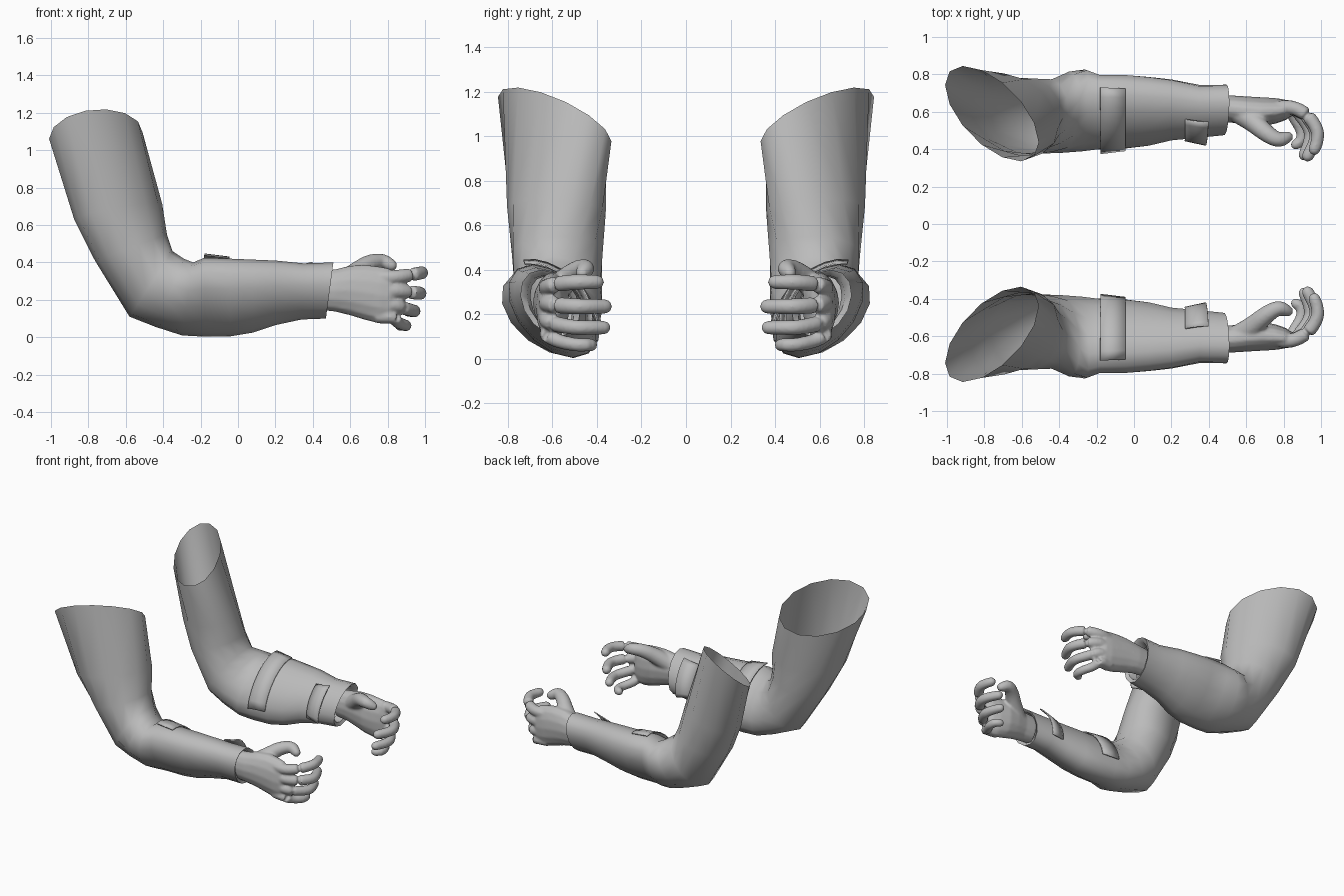
import bpy, bmesh, math
from mathutils import Vector

if "Cube" in bpy.data.objects:
    bpy.data.objects.remove(bpy.data.objects["Cube"])

grey = bpy.data.materials.new("plain grey")
grey.diffuse_color = (0.5, 0.5, 0.5, 1)
grey.use_nodes = True
grey.node_tree.nodes["Principled BSDF"].inputs["Base Color"].default_value = grey.diffuse_color


def finish(name, bm, angle=50):
    """Turn a bmesh into a smooth shaded object."""
    bmesh.ops.recalc_face_normals(bm, faces=bm.faces)
    mesh = bpy.data.meshes.new(name)
    bm.to_mesh(mesh)
    bm.free()
    mesh.materials.append(grey)
    ob = bpy.data.objects.new(name, mesh)
    bpy.context.collection.objects.link(ob)
    bpy.ops.object.select_all(action='DESELECT')
    ob.select_set(True)
    bpy.context.view_layer.objects.active = ob
    bpy.ops.object.shade_smooth_by_angle(angle=math.radians(angle))
    return ob


def mirror(ob):
    """Make the opposite arm across y = 0."""
    m = ob.modifiers.new("opposite arm", 'MIRROR')
    m.use_axis = (False, True, False)
    m.use_mirror_merge = False


def bridge(bm, rings, closed=True):
    n = len(rings[0])
    for a, b in zip(rings, rings[1:]):
        for i in range(n if closed else n - 1):
            j = (i + 1) % n
            bm.faces.new((a[i], a[j], b[j], b[i]))


# Sleeve sections: back x, z / front x, z / inner y, outer y / skew / slant
SECTIONS = [
    (-1.01, .955, -.51, 1.20, .335, .845, -.60, .69),
    (-.875, .62, -.405, .72, .36, .805, -.30, .12),
    (-.765, .41, -.38, .55, .37, .785, -.05, 0),
    (-.58, .11, -.35, .46, .375, .775, .10, 0),
    (-.44, .055, -.29, .42, .38, .815, .30, 0),
    (-.30, .01, -.24, .40, .385, .83, .40, 0),
    (-.18, .003, -.18, .425, .395, .80, .45, 0),
    (-.04, .005, -.04, .42, .40, .80, .45, 0),
    (.08, .025, .08, .415, .415, .79, .42, 0),
    (.20, .065, .20, .41, .445, .775, .38, 0),
    (.34, .095, .35, .395, .46, .745, .33, 0),
    (.47, .10, .51, .40, .475, .745, .30, 0),
    (.46, .125, .49, .375, .50, .715, .30, 0),
    (.40, .13, .42, .37, .51, .70, .30, 0),
]


def sleeve_point(s, t, lift=0.0):
    """Point on the sleeve at section s and angle t, lifted off the cloth."""
    i = min(int(s), len(SECTIONS) - 2)
    xb, zb, xf, zf, y0, y1, skew, slant = (
        a + (b - a) * (s - i) for a, b in zip(SECTIONS[i], SECTIONS[i + 1]))
    c, d = Vector(((xb + xf) / 2, (y0 + y1) / 2, (zb + zf) / 2)), Vector((xf - xb, 0, zf - zb)) / 2
    grow = 1 + lift / d.length
    dy = (y1 - y0) / 2 * math.sin(t + math.asin(skew)) * grow
    return c + d * math.cos(t) * grow + Vector((0, dy, slant * dy))


# Sleeve with open shoulder and folded cuff
bm = bmesh.new()
N = 14
bridge(bm, [[bm.verts.new(sleeve_point(s, math.tau * i / N)) for i in range(N)]
            for s in range(len(SECTIONS))])
mirror(finish("sleeve", bm))


# Straps laid over the inner side of the forearm
def strap(name, s0, s1, a0, a1, lift0, lift1):
    bm = bmesh.new()
    rows = []
    for k in range(9):
        t = math.radians(a0 + (a1 - a0) * k / 8)
        rows.append([bm.verts.new(sleeve_point(s0 + (s1 - s0) * q / 2, t,
                                               lift0 + (lift1 - lift0) * q / 2))
                     for q in range(3)])
    bridge(bm, rows, closed=False)
    ob = finish(name, bm, 40)
    m = ob.modifiers.new("thickness", 'SOLIDIFY')
    m.thickness, m.offset = .008, 0
    mirror(ob)


strap("elbow_strap", 6, 6.95, 10, -110, .020, .008)
strap("wrist_tab", 9.5, 10.3, -38, -120, .006, .045)

# Hand: palm and fingers fused together
bm = bmesh.new()


def loop(c, u, v, n=14):
    return [bm.verts.new(c + u * math.cos(math.tau * i / n) + v * math.sin(math.tau * i / n))
            for i in range(n)]


def capped(rings):
    bridge(bm, rings)
    bm.faces.new(rings[0])
    bm.faces.new(rings[-1])


def finger(points, r0, r1):
    """Tapered tube along a smoothed path with a round tip."""
    p = [Vector(q) for q in points]
    for _ in range(2):
        cut = [p[0]]
        for a, b in zip(p, p[1:]):
            cut += [a.lerp(b, .25), a.lerp(b, .75)]
        p = cut + [p[-1]]
    rings = []
    for i, c in enumerate(p):
        d = (p[min(i + 1, len(p) - 1)] - p[max(i - 1, 0)]).normalized()
        u = d.orthogonal().normalized()
        r = r0 + (r1 - r0) * i / (len(p) - 1)
        rings.append(loop(c, u * r, d.cross(u) * r))
    for k in (30, 60, 80):
        a = math.radians(k)
        rings.append(loop(p[-1] + d * r * math.sin(a), u * r * math.cos(a), d.cross(u) * r * math.cos(a)))
    capped(rings)


# Palm sections: x, centre y, centre z, half thickness, half height
capped([loop(Vector((x, y, z)), Vector((0, h, 0)), Vector((0, 0, w))) for x, y, z, h, w in (
    (.43, .615, .25, .07, .105), (.52, .615, .25, .073, .115), (.60, .605, .25, .078, .135),
    (.68, .60, .24, .078, .15), (.76, .605, .225, .068, .155), (.81, .61, .22, .055, .15),
    (.84, .61, .215, .035, .125))])

# Four curled fingers: height at knuckle, height at tip, reach, tip x, tip y
for zk, zt, reach, xt, yt, r in ((.32, .345, .985, .965, .40, .040), (.25, .235, .975, .93, .365, .041),
                                 (.175, .14, .945, .91, .37, .039), (.11, .062, .90, .865, .425, .035)):
    finger([(.74, .615, zk), (.84, .63, zk), (reach - .055, .585, zk * .4 + zt * .6),
            (reach, .50, zt), (reach - .005, .44, zt), (xt, yt, zt)], r, r * .8)

# Thumb with its fleshy base
finger([(.56, .60, .29), (.64, .545, .35), (.70, .49, .395), (.77, .445, .41), (.82, .465, .385)], .066, .031)

hand = finish("hand", bm, 180)
m = hand.modifiers.new("fuse", 'REMESH')
m.mode, m.voxel_size, m.use_smooth_shade = 'VOXEL', .009, True
m = hand.modifiers.new("soften", 'SMOOTH')
m.factor, m.iterations = .5, 4
mirror(hand)
